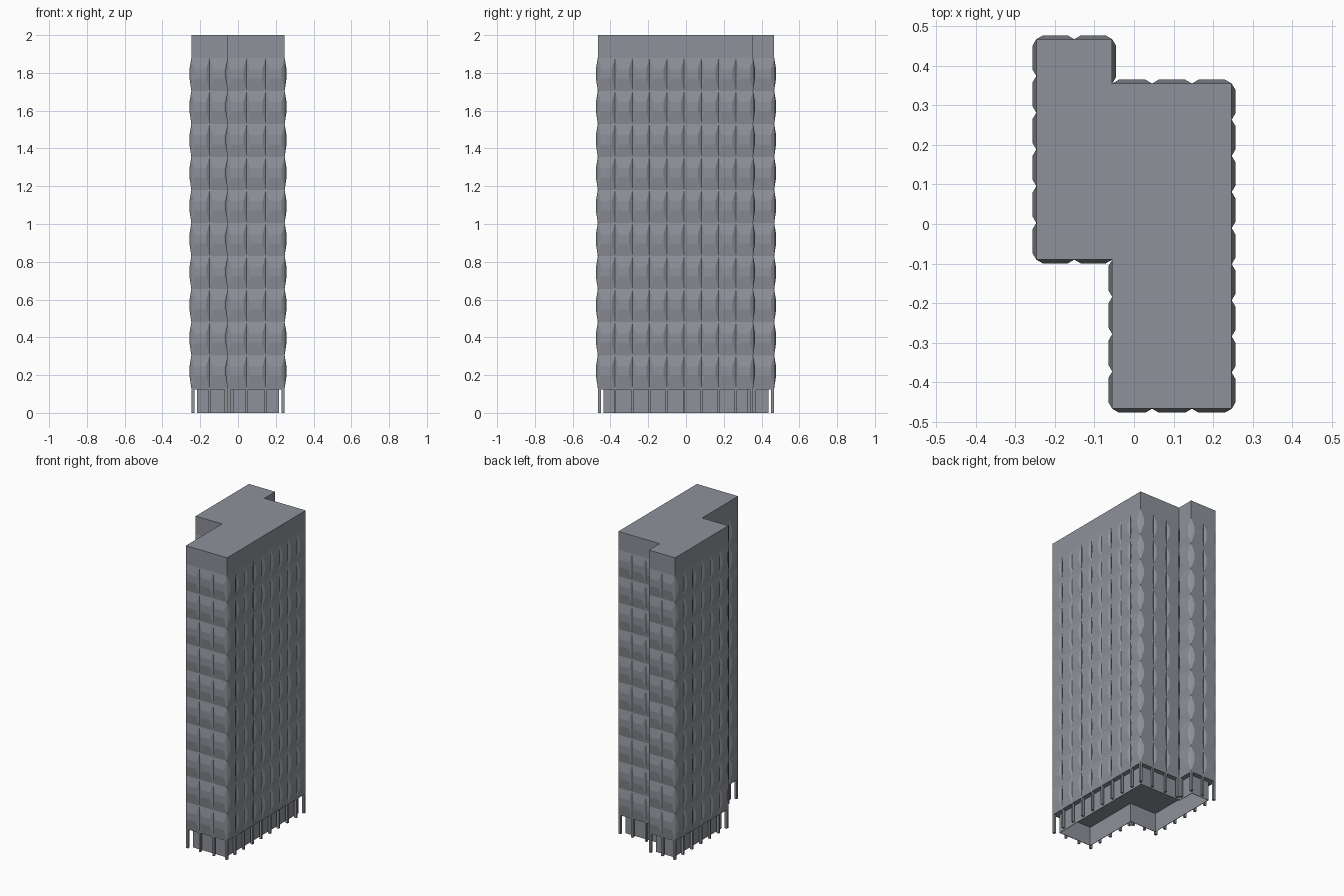
import bpy, bmesh
from mathutils import Vector

cube = bpy.data.objects.get("Cube")
if cube:
    bpy.data.objects.remove(cube, do_unlink=True)

concrete = bpy.data.materials.new("grey_concrete")
concrete.use_nodes = True
concrete.diffuse_color = (0.27, 0.285, 0.32, 1)
concrete.node_tree.nodes["Principled BSDF"].inputs["Base Color"].default_value = concrete.diffuse_color

SOFFIT, FIRST, PARAPET, TOP = 0.125, 0.13, 1.88, 2.0
FLOORS, BULGE, RECESS = 10, 0.01, 0.03
UP = Vector((0, 0, 1))

# Stepped footprint, counter-clockwise, with the number of bays along the wall starting at each corner
outline = [(-0.055, -0.467, 3), (0.247, -0.467, 9), (0.247, 0.355, 3), (-0.055, 0.355, 1),
           (-0.055, 0.467, 2), (-0.247, 0.467, 6), (-0.247, -0.09, 2), (-0.055, -0.09, 4)]
corners = [Vector((x, y, 0)) for x, y, n in outline]
bays = [n for x, y, n in outline]
walls = []
for i, a in enumerate(corners):
    b = corners[(i + 1) % len(corners)]
    along = (b - a).normalized()
    walls.append((a, along, along.cross(UP), (b - a).length / bays[i], bays[i]))


def finish(name, bm):
    mesh = bpy.data.meshes.new(name)
    bm.to_mesh(mesh)
    bm.free()
    mesh.materials.append(concrete)
    obj = bpy.data.objects.new(name, mesh)
    bpy.context.collection.objects.link(obj)
    return obj


def prism(bm, points, low, high, capped=True):
    bottom = [bm.verts.new(p + UP * low) for p in points]
    top = [bm.verts.new(p + UP * high) for p in points]
    n = len(points)
    for i in range(n):
        j = (i + 1) % n
        bm.faces.new((bottom[i], bottom[j], top[j], top[i]))
    if capped:
        bm.faces.new(top)
        bm.faces.new(bottom[::-1])


# Solid tower above the ground floor
bm = bmesh.new()
prism(bm, corners, SOFFIT, TOP)
finish("tower_body", bm)

# Recessed ground floor wall, open underneath
bm = bmesh.new()
inset = [p - (walls[i - 1][2] + walls[i][2]) * RECESS for i, p in enumerate(corners)]
prism(bm, inset, 0, SOFFIT, capped=False)
ground = finish("ground_floor_wall", bm)
shell = ground.modifiers.new("thickness", 'SOLIDIFY')
shell.thickness = 0.004

# Faceted facade panels: sloped rim around a flat raised centre
bm = bmesh.new()
height = (PARAPET - FIRST) / FLOORS
for start, along, out, width, count in walls:
    for bay in range(count):
        for floor in range(FLOORS):
            origin = start + along * width * bay + UP * (FIRST + height * floor)

            def ring(side, low, high, depth):
                return [bm.verts.new(origin + along * s + UP * height * t + out * depth)
                        for s, t in ((side, low), (width - side, low),
                                     (width - side, high), (side, high))]
            rim = ring(0, 0, 1, 0)
            face = ring(0.017, 0.38, 0.66, BULGE)
            bm.faces.new(face)
            for i in range(4):
                j = (i + 1) % 4
                bm.faces.new((rim[i], rim[j], face[j], face[i]))
finish("facade_panels", bm)

# Ground floor pillars between bays and at the corners
bm = bmesh.new()
for start, along, out, width, count in walls:
    for bay in range(count + 1):
        at_end = bay in (0, count)
        half = 0.008 if at_end else 0.006
        shift = half if bay == 0 else -half if bay == count else 0
        centre = start + along * (width * bay + shift)
        a, b = centre - along * half, centre + along * half
        prism(bm, [a, b, b - out * 0.016, a - out * 0.016], 0, SOFFIT)
finish("ground_floor_pillars", bm)
